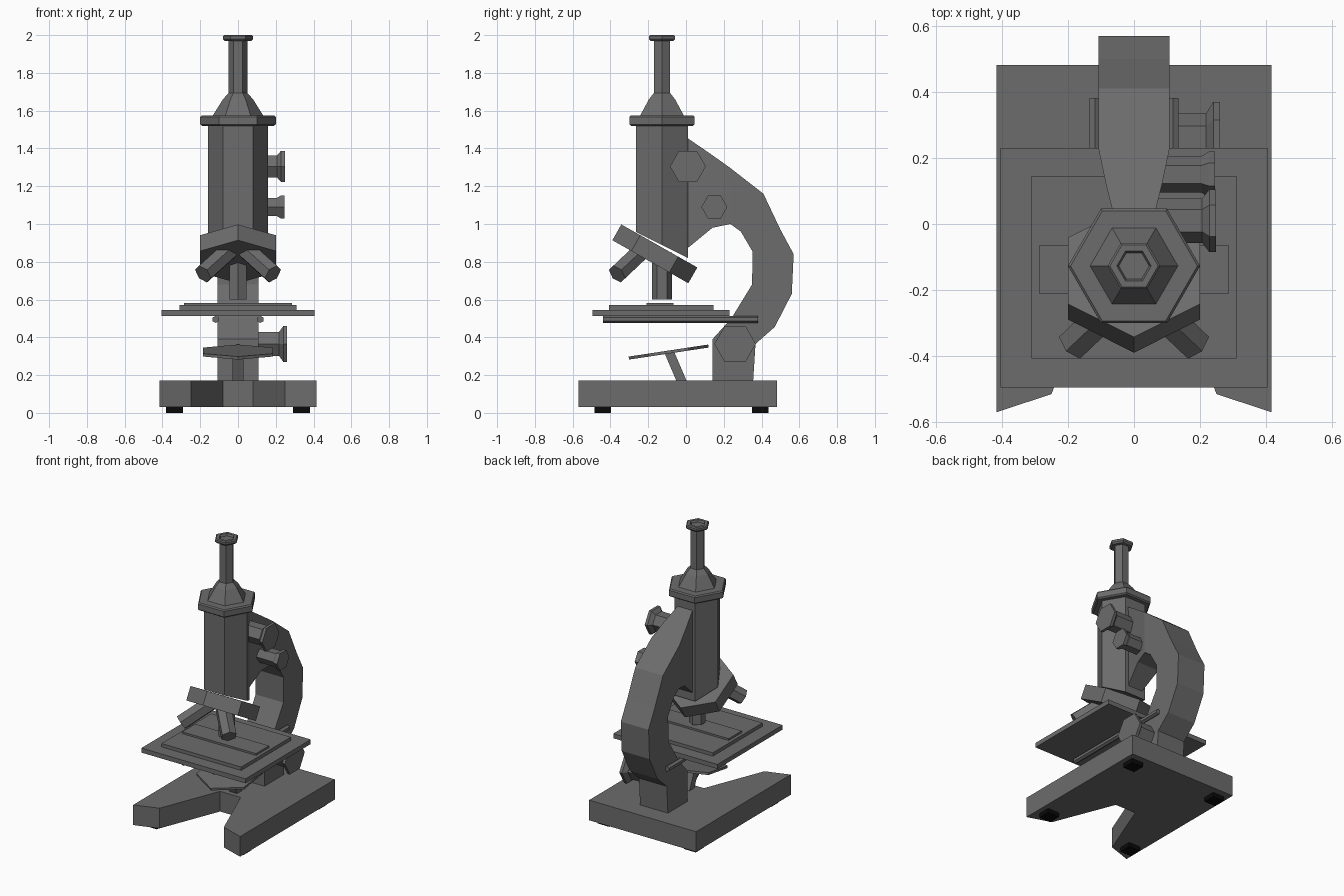
import bpy, bmesh, math
from mathutils import Matrix, Vector

if "Cube" in bpy.data.objects:
    bpy.data.objects.remove(bpy.data.objects["Cube"])


def material(name, v):
    m = bpy.data.materials.new(name)
    m.diffuse_color = (v, v, v, 1)
    m.use_nodes = True
    m.node_tree.nodes["Principled BSDF"].inputs["Base Color"].default_value = m.diffuse_color
    return m


GREY = material("dark grey metal", 0.15)
BLACK = material("black rubber", 0.003)
FLAT_ON_Y = math.radians(30)  # turns hexagons so a corner points along y


def finish(name, bm, mat=GREY):
    bmesh.ops.recalc_face_normals(bm, faces=bm.faces[:])
    me = bpy.data.meshes.new(name)
    bm.to_mesh(me)
    bm.free()
    me.materials.append(mat)
    ob = bpy.data.objects.new(name, me)
    bpy.context.collection.objects.link(ob)
    return ob


def loft(name, rings, mat=GREY, closed=True):
    """Join rings of points with quads and cap both ends."""
    bm = bmesh.new()
    rows = [[bm.verts.new(p) for p in r] for r in rings]
    n = len(rows[0])
    for a, b in zip(rows, rows[1:]):
        for i in range(n):
            j = (i + 1) % n
            bm.faces.new((a[i], a[j], b[j], b[i]))
    bm.faces.new(rows[0])
    bm.faces.new(rows[-1])
    return finish(name, bm, mat)


def hexa(name, profile, matrix, phase=0.0):
    """Six-sided turned part from (radius, height) pairs."""
    angles = [phase + i * math.tau / 6 for i in range(6)]
    return loft(name, [[matrix @ Vector((r * math.cos(a), r * math.sin(a), h)) for a in angles]
                       for r, h in profile])


def box(name, x, y, z, mat=GREY):
    return loft(name, [[(x[0], y[0], k), (x[1], y[0], k), (x[1], y[1], k), (x[0], y[1], k)]
                       for k in z], mat)


def rod(name, start, end, r):
    d = Vector(end) - Vector(start)
    m = Matrix.Translation(start) @ d.to_track_quat('Z', 'Y').to_matrix().to_4x4()
    return hexa(name, [(r, 0), (r, d.length)], m, FLAT_ON_Y)


# forked base
half = [(0.08, -0.085), (0.25, -0.515), (0.416, -0.57), (0.416, 0.482)]
outline = half + [(-x, y) for x, y in reversed(half)]
loft("base", [[(x, y, z) for x, y in outline] for z in (0.03, 0.172)])

# rubber feet
for sx in (-1, 1):
    for y in (-0.44, 0.393):
        x = sx * 0.337
        box("foot", (x - 0.045, x + 0.045), (y - 0.044, y + 0.044), (0, 0.032), BLACK)

# curved arm: half width, outer (y, z), inner (y, z)
sections = [
    (0.055, (0.0, 1.46), (0.0, 0.865)),
    (0.085, (0.12, 1.378), (0.14, 0.98)),
    (0.108, (0.23, 1.30), (0.235, 1.0)),
    (0.108, (0.41, 1.16), (0.29, 0.96)),
    (0.108, (0.50, 0.97), (0.352, 0.855)),
    (0.108, (0.57, 0.84), (0.352, 0.84)),
    (0.108, (0.56, 0.63), (0.35, 0.68)),
    (0.108, (0.47, 0.455), (0.24, 0.50)),
    (0.108, (0.368, 0.365), (0.14, 0.39)),
    (0.108, (0.355, 0.16), (0.14, 0.16)),
]
loft("arm", [[(-w, *o), (w, *o), (w, *i), (-w, *i)] for w, o, i in sections])

# body tube with slanted lower end
column = Matrix.Translation((0, -0.127, 0))
tube = hexa("body_tube", [(0.16, 0.8), (0.16, 1.53)], column)
for v in tube.data.vertices:
    if v.co.z < 1:
        v.co.z = 0.82 + (0.01 - v.co.y) * 0.5

# collar, eyepiece cone and eyepiece
hexa("collar", [(0.19, 1.52), (0.2, 1.528), (0.2, 1.567), (0.192, 1.575)], column)
hexa("eyepiece", [(0.136, 1.57), (0.08, 1.66), (0.05, 1.693), (0.05, 1.968), (0.07, 1.97),
                  (0.08, 1.98), (0.08, 1.994), (0.073, 2.0), (0.052, 2.0), (0.046, 1.985)], column)

# tilted nosepiece and objectives
tilt = Matrix.Translation((0, -0.165, 0.842)) @ Matrix.Rotation(math.radians(-29.5), 4, 'X')
hexa("nosepiece", [(0.231, -0.048), (0.231, 0.048)], tilt, FLAT_ON_Y)
rod("objective_down", (0, -0.127, 0.85), (0, -0.127, 0.6), 0.053)
for s in (-1, 1):
    rod("objective_side", (s * 0.035, -0.222, 0.87), (s * 0.185, -0.365, 0.735), 0.053)

# stage, plate, slide and supporting rods
box("stage", (-0.405, 0.405), (-0.495, 0.23), (0.514, 0.546))
box("stage_plate", (-0.31, 0.31), (-0.407, 0.145), (0.54, 0.57))
box("slide", (-0.287, 0.287), (-0.21, -0.065), (0.565, 0.583))
for s in (-1, 1):
    rod("stage_rod", (s * 0.118, -0.44, 0.495), (s * 0.118, 0.382, 0.495), 0.019)

# mirror and post
tilt = Matrix.Translation((0, -0.092, 0.322)) @ Matrix.Rotation(math.radians(8.6), 4, 'X')
hexa("mirror", [(0.213, -0.008), (0.213, 0.008)], tilt, FLAT_ON_Y)
loft("mirror_post", [[(-0.029, y - 0.027, z), (0.029, y - 0.027, z), (0.029, y + 0.027, z), (-0.029, y + 0.027, z)]
                     for y, z in ((-0.022, 0.165), (-0.088, 0.32))])

# focus knobs on the right side: y, z, shaft radius, head radius, outer x
for name, y, z, r, head, x in (("coarse_knob", 0.01, 1.305, 0.067, 0.095, 0.248),
                               ("fine_knob", 0.15, 1.09, 0.055, 0.069, 0.246),
                               ("stage_knob", 0.26, 0.365, 0.074, 0.11, 0.26)):
    m = Matrix.Translation((0, y, z)) @ Matrix.Rotation(math.pi / 2, 4, 'Y')
    hexa(name, [(r, 0.04), (r, x - 0.042), (head, x - 0.02), (head, x)], m, FLAT_ON_Y)
